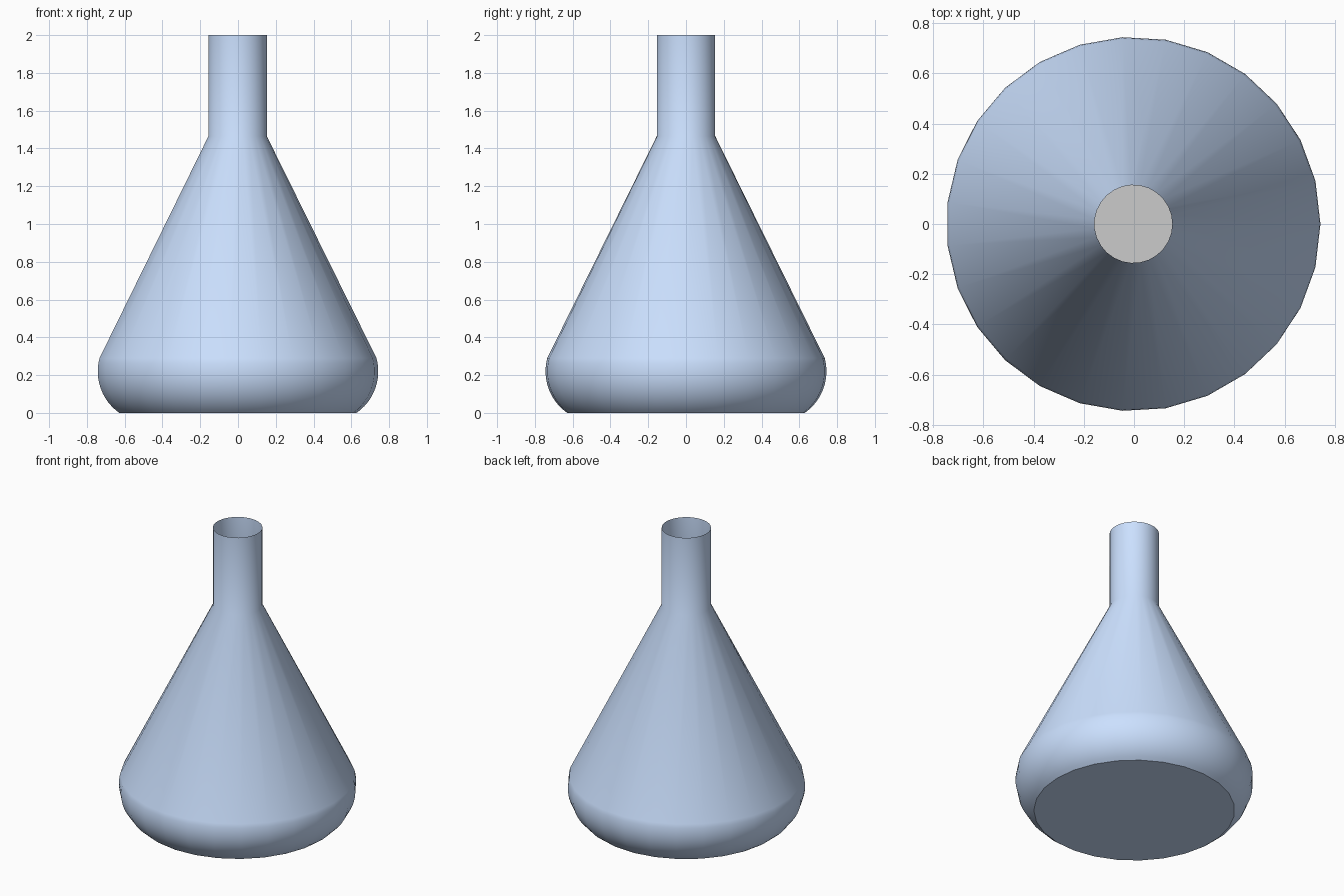
import bpy, bmesh, math

if "Cube" in bpy.data.objects:
    bpy.data.objects.remove(bpy.data.objects["Cube"])

SIDES = 27
CENTRE_X = -0.0025  # odd side count: shift so the bounds are centred


def material(name, rgb):
    m = bpy.data.materials.new(name)
    m.diffuse_color = (*rgb, 1)
    m.use_nodes = True
    m.node_tree.nodes["Principled BSDF"].inputs["Base Color"].default_value = m.diffuse_color
    return m


def lathe(name, profile, cap_bottom=True, cap_top=False, mat=None):
    bm = bmesh.new()
    rings = []
    for r, z in profile:
        rings.append([bm.verts.new((CENTRE_X + r * math.cos(a), r * math.sin(a), z))
                      for a in (2 * math.pi * i / SIDES for i in range(SIDES))])
    for low, high in zip(rings, rings[1:]):
        for i in range(SIDES):
            j = (i + 1) % SIDES
            bm.faces.new((low[i], low[j], high[j], high[i]))
    if cap_bottom:
        bm.faces.new(rings[0][::-1])
    if cap_top:
        bm.faces.new(rings[-1])
    mesh = bpy.data.meshes.new(name)
    bm.to_mesh(mesh)
    bm.free()
    obj = bpy.data.objects.new(name, mesh)
    bpy.context.collection.objects.link(obj)
    if mat:
        mesh.materials.append(mat)
    bpy.ops.object.select_all(action='DESELECT')
    obj.select_set(True)
    bpy.context.view_layer.objects.active = obj
    bpy.ops.object.shade_smooth_by_angle(angle=math.radians(30))
    return obj


# Rounded lower edge: arc from the flat base up to the cone
arc_r, arc_z, rho = 0.477, 0.22, 0.268
start, end = -math.asin(arc_z / rho), math.asin(0.07 / rho)
arc = [(arc_r + rho * math.cos(t), arc_z + rho * math.sin(t))
       for t in (start + (end - start) * i / 12 for i in range(13))]
arc[0] = (arc[0][0], 0.0)

# Glass body: flat base, rounded edge, cone and open neck
glass = material("blue_glass", (0.6, 0.75, 1.0))
lathe("flask_body", arc + [(0.155, 1.465), (0.155, 2.0)], mat=glass)

# Grey contents seen through the neck, just inside the wall
gap = 0.015
liquid = [(r - gap, max(z, gap)) for r, z in arc] + [(0.568, 0.6)]
lathe("liquid", liquid, cap_top=True)
